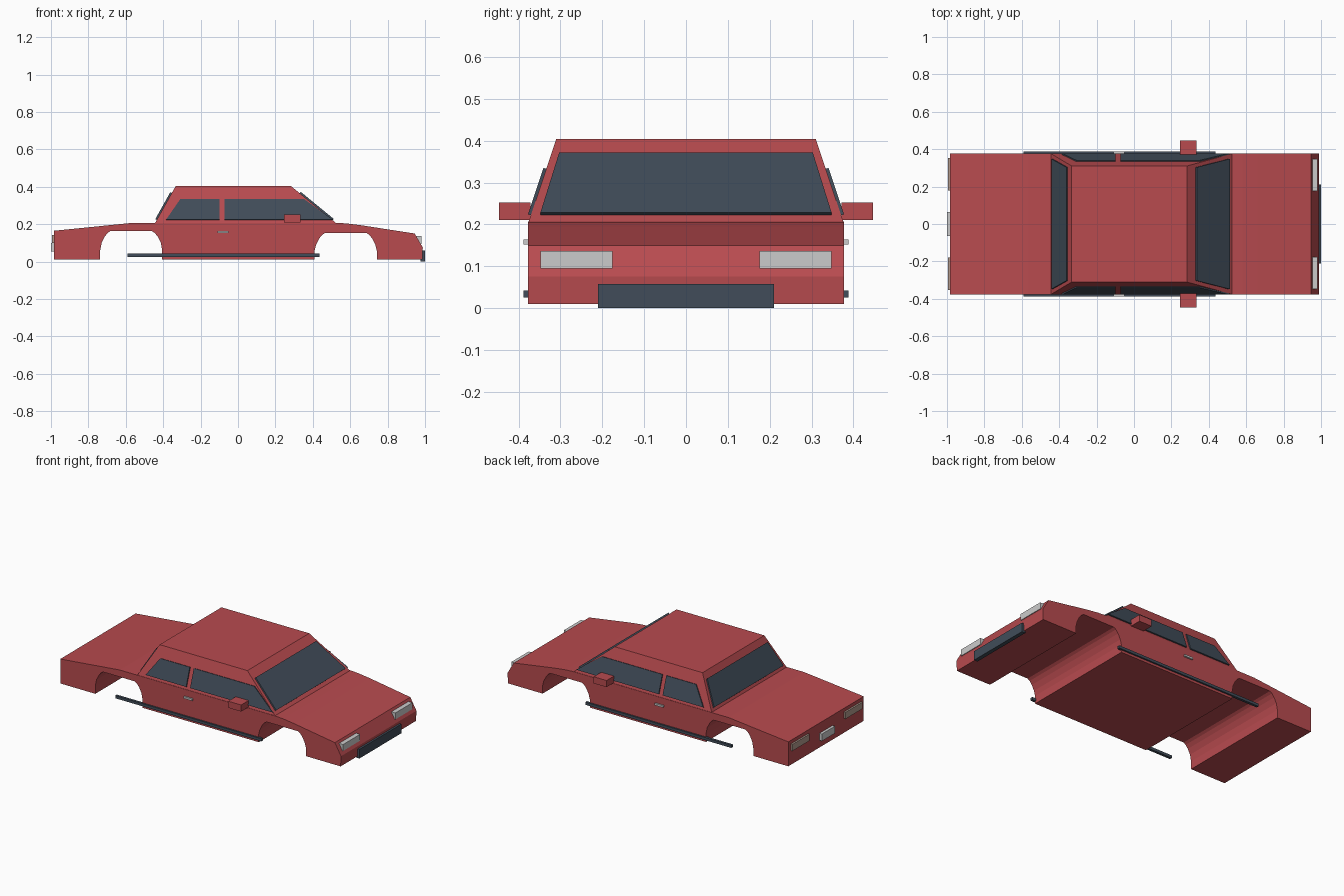
import bpy
import bmesh
from mathutils import Vector

if "Cube" in bpy.data.objects:
    bpy.data.objects.remove(bpy.data.objects["Cube"], do_unlink=True)


def material(name, rgb):
    m = bpy.data.materials.new(name)
    m.use_nodes = True
    m.diffuse_color = (*rgb, 1)
    m.node_tree.nodes["Principled BSDF"].inputs["Base Color"].default_value = (*rgb, 1)
    return m


RED = material("red paint", (0.48, 0.07, 0.078))
DARK = material("dark glass and trim", (0.052, 0.073, 0.1))
SILVER = material("silver", (0.6, 0.6, 0.6))
TAIL = material("tail lens", (0.45, 0.33, 0.27))


def prism(name, points, offset, mat):
    """Solid made by sweeping a polygon along an offset vector."""
    bm = bmesh.new()
    offset = Vector(offset)
    a = [bm.verts.new(p) for p in points]
    b = [bm.verts.new(Vector(p) + offset) for p in points]
    n = len(a)
    bm.faces.new(a)
    bm.faces.new(b[::-1])
    for i in range(n):
        j = (i + 1) % n
        bm.faces.new((a[i], b[i], b[j], a[j]))
    bmesh.ops.recalc_face_normals(bm, faces=bm.faces)
    mesh = bpy.data.meshes.new(name)
    bm.to_mesh(mesh)
    bm.free()
    mesh.materials.append(mat)
    obj = bpy.data.objects.new(name, mesh)
    bpy.context.collection.objects.link(obj)
    return obj


def box(name, x, y, z, mat):
    base = [(x[0], y[0], z[0]), (x[1], y[0], z[0]), (x[1], y[1], z[0]), (x[0], y[1], z[0])]
    return prism(name, base, (0, 0, z[1] - z[0]), mat)


def arch(x0, x1, top):
    """Wheel opening outline with rounded upper corners, front to back."""
    side = [(0, 0.01), (0, 0.06), (0.008, top - 0.062), (0.024, top - 0.03),
            (0.04, top - 0.01), (0.055, top)]
    return [(x1 - d, z) for d, z in side] + [(x0 + d, z) for d, z in side[::-1]]


# Lower body: side profile with both wheel openings, swept across the width
W = 0.378
profile = [(-0.983, 0.01), (-0.983, 0.165), (-0.565, 0.207), (-0.45, 0.207),
           (0.53, 0.207), (0.58, 0.204), (0.66, 0.194), (0.945, 0.15),
           (0.988, 0.075), (0.985, 0.01)]
profile += arch(0.41, 0.742, 0.153) + arch(-0.737, -0.405, 0.163)
prism("body", [(x, -W, z) for x, z in profile], (0, 2 * W, 0), RED)

# Cabin: tapered block
Z0, Z1, TOP_W = 0.2, 0.404, 0.31
FRONT, REAR = (0.532, 0.283), (-0.447, -0.333)
cabin = box("cabin", (REAR[0], FRONT[0]), (-W, W), (Z0, Z1), RED)
for v in cabin.data.vertices:
    if v.co.z > Z0 + 0.1:
        v.co.x = FRONT[1] if v.co.x > 0 else REAR[1]
        v.co.y = TOP_W if v.co.y > 0 else -TOP_W


def lerp(pair, z):
    return pair[0] + (pair[1] - pair[0]) * (z - Z0) / (Z1 - Z0)


# Front and rear glass on the sloping ends of the cabin
for name, ends, sign in (("windshield", FRONT, 1), ("rear_window", REAR, -1)):
    corners = [(lerp(ends, z), y, z) for y, z in
               ((-0.348, 0.222), (0.348, 0.222), (0.303, 0.366), (-0.303, 0.366))]
    prism(name, corners, (sign * 0.007, 0, 0.006), DARK)

# Parts on both sides
windows = {
    "rear_side_window": [(-0.385, 0.222), (-0.1, 0.222), (-0.1, 0.333), (-0.308, 0.333)],
    "front_side_window": [(-0.072, 0.222), (0.508, 0.222), (0.352, 0.333), (-0.072, 0.333)],
}
for side, s in (("left", 1), ("right", -1)):
    for name, outline in windows.items():
        pts = [(x, s * lerp((W, TOP_W), z), z) for x, z in outline]
        prism(f"{side}_{name}", pts, (0, s * 0.007, 0.002), DARK)

    def span(a, b):
        return tuple(sorted((s * a, s * b)))

    box(f"{side}_side_skirt", (-0.59, 0.435), span(0.372, 0.388), (0.025, 0.042), DARK)
    box(f"{side}_door_handle", (-0.11, -0.05), span(0.374, 0.388), (0.152, 0.164), SILVER)
    box(f"{side}_mirror", (0.245, 0.335), span(0.372, 0.447), (0.21, 0.252), RED)
    box(f"{side}_headlight", (0.95, 0.981), span(0.176, 0.348), (0.095, 0.136), SILVER)
    box(f"{side}_tail_light", (-0.994, -0.975), span(0.18, 0.352), (0.1, 0.142), TAIL)

# Bumper plate and rear plate
box("front_bumper", (0.975, 1.0), (-0.21, 0.21), (0, 0.058), DARK)
box("rear_plate", (-1.0, -0.975), (-0.065, 0.065), (0.055, 0.1), SILVER)
